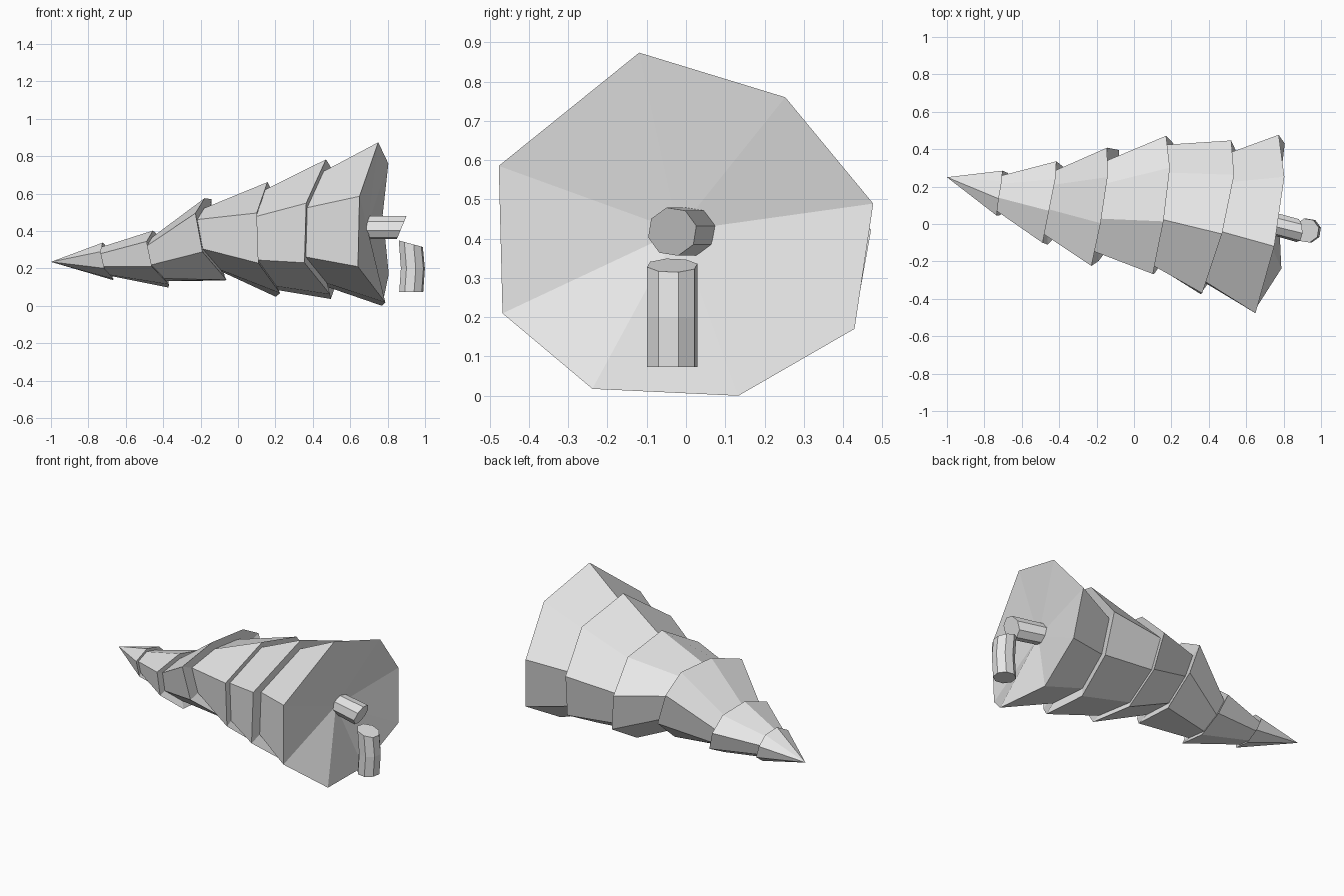
import bpy
import bmesh
from math import cos, sin, tau, radians
from mathutils import Vector, Matrix

default = bpy.data.objects.get("Cube")
if default:
    bpy.data.objects.remove(default, do_unlink=True)

grey = bpy.data.materials.new("pale grey")
grey.use_nodes = True
colour = (0.8, 0.8, 0.8, 1)
grey.diffuse_color = colour
grey.node_tree.nodes["Principled BSDF"].inputs["Base Color"].default_value = colour


def loft(name, rings):
    """Skin rings of points; a ring of one point closes to a tip."""
    bm = bmesh.new()
    loops = [[bm.verts.new(p) for p in ring] for ring in rings]
    for a, b in zip(loops, loops[1:]):
        n = max(len(a), len(b))
        for i in range(n):
            j = (i + 1) % n
            corners = [a[i % len(a)], a[j % len(a)], b[j % len(b)], b[i % len(b)]]
            bm.faces.new(list(dict.fromkeys(corners)))
    for end in (loops[0], loops[-1]):
        if len(end) > 2:
            bm.faces.new(end)
    bmesh.ops.recalc_face_normals(bm, faces=bm.faces)
    mesh = bpy.data.meshes.new(name)
    bm.to_mesh(mesh)
    bm.free()
    mesh.materials.append(grey)
    obj = bpy.data.objects.new(name, mesh)
    bpy.context.collection.objects.link(obj)
    return obj


# Uneven eight-sided branch outline: forward offset, side, height
outline = [Vector(p) for p in (
    (0.04, -0.25, 1), (0.06, 0.53, 0.74), (-0.06, 1, 0.12), (0.02, 0.9, -0.61),
    (0.02, 0.28, -1), (0.15, -0.5, -0.96), (-0.1, -0.98, -0.52), (-0.08, -1, 0.34))]


def branch_ring(centre, ry, rz, lean_y, lean_z, turn, lift, scale=1, shift=0):
    """One rim; lift raises its widest corners, leaving top and bottom in place."""
    ring = []
    for p in outline:
        raised = p + Vector((0, 0, lift * (1 - p.z ** 2)))
        q = Matrix.Rotation(radians(turn), 3, "X") @ raised
        dy, dz = q.y * ry * scale, q.z * rz * scale
        dx = q.x * ry * scale + lean_y * dy + lean_z * dz + shift
        ring.append(Vector(centre) + Vector((dx, dy, dz)))
    return ring


# Branch tiers: rim centre, radii, lean, turn, lift, and how far the next tier tucks in
tiers = [
    ((-0.7, 0.165, 0.238), 0.12, 0.1, 0.1, -0.25, 0, 0.2, 0.77),
    ((-0.42, 0.11, 0.25), 0.22, 0.15, 0.13, -0.25, -4, 0.25, 0.77),
    ((-0.135, 0.105, 0.355), 0.315, 0.225, 0.12, -0.2, 4, 0.4, 0.76),
    ((0.168, 0.1, 0.355), 0.37, 0.305, 0.08, -0.06, -1, 0.12, 0.87),
    ((0.47, 0.035, 0.41), 0.41, 0.37, 0.18, 0, -2, 0, 0.83),
    ((0.745, 0, 0.437), 0.477, 0.437, 0.12, 0, 0, 0, None),
]
rings = [[Vector((-1, 0.25, 0.235))]]
for *spec, tuck in tiers:
    rings.append(branch_ring(*spec))
    if tuck:
        rings.append(branch_ring(*spec, scale=tuck, shift=-0.012))
rings.append([Vector((0.69, -0.02, 0.42))])
loft("fallen_branches", rings)


def octagon(radius):
    return [(radius * cos(tau * (i + 0.3) / 8), radius * sin(tau * (i + 0.3) / 8))
            for i in range(8)]


# Broken trunk end, cut on a slant
loft("broken_trunk", [
    [Vector((x + slant * v, y + u, 0.418 + v)) for u, v in octagon(0.063)]
    for x, y, slant in ((0.66, 0.025, 0), (0.875, -0.035, 0.42))])

# Standing stump, slightly bowed with a slanted top
loft("stump", [
    [Vector((x + u, v - 0.035, z + slant * u)) for u, v in octagon(0.066)]
    for x, z, slant in ((0.926, 0.073, 0), (0.935, 0.2, 0), (0.924, 0.332, -0.27))])
